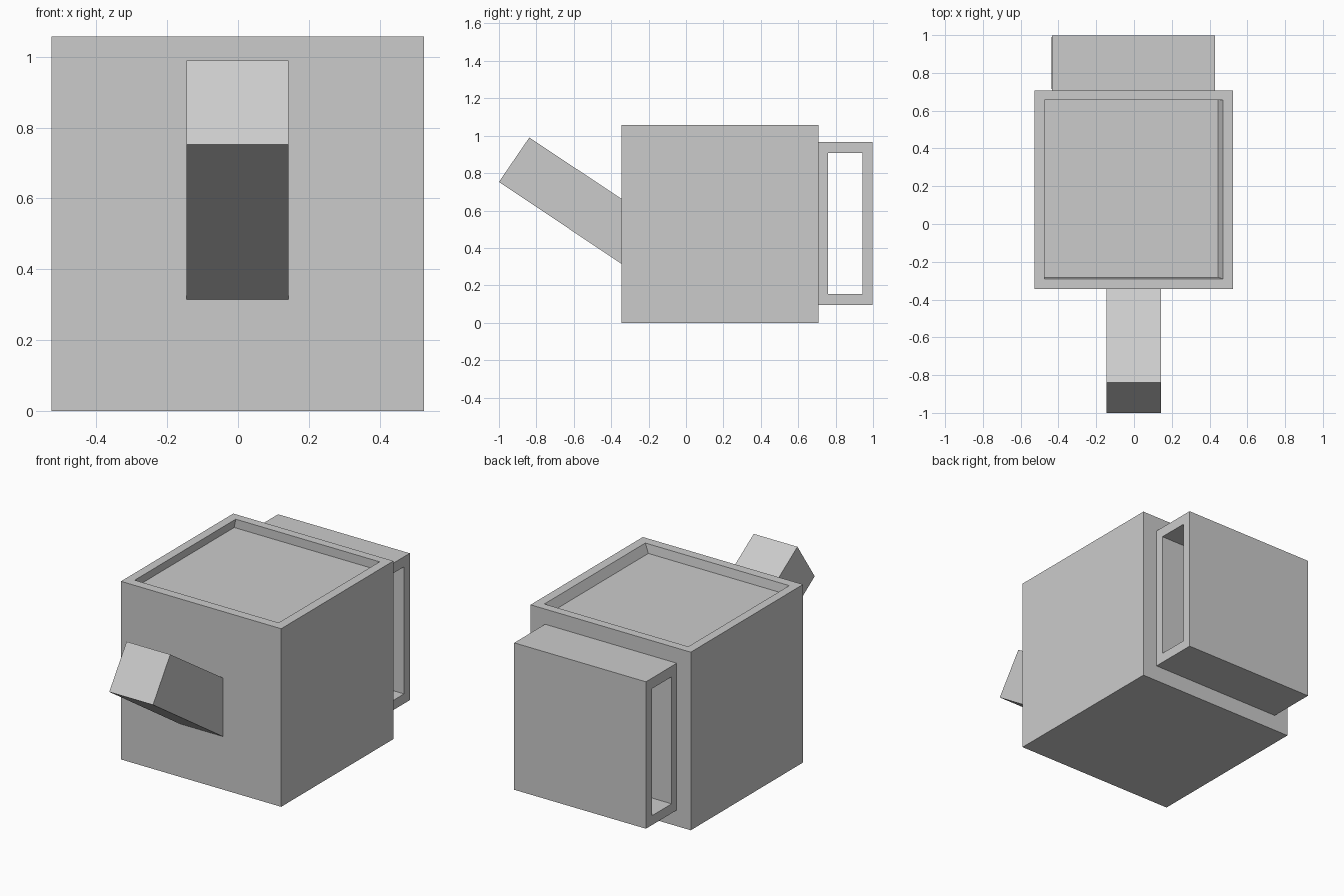
import bpy, bmesh

if "Cube" in bpy.data.objects:
    bpy.data.objects.remove(bpy.data.objects["Cube"])


def make_object(name, bm):
    bmesh.ops.recalc_face_normals(bm, faces=bm.faces[:])
    mesh = bpy.data.meshes.new(name)
    bm.to_mesh(mesh)
    bm.free()
    obj = bpy.data.objects.new(name, mesh)
    bpy.context.collection.objects.link(obj)
    return obj


def loop(bm, pts):
    return [bm.verts.new(p) for p in pts]


def bridge(bm, a, b):
    n = len(a)
    for i in range(n):
        bm.faces.new((a[i], a[(i + 1) % n], b[(i + 1) % n], b[i]))


def rect(x0, x1, y0, y1, z):
    return [(x0, y0, z), (x1, y0, z), (x1, y1, z), (x0, y1, z)]


def side(x, y0, y1, z0, z1):
    return [(x, y0, z0), (x, y1, z0), (x, y1, z1), (x, y0, z1)]


# Body: block with a shallow recess in the top
bm = bmesh.new()
loops = [loop(bm, rect(*r)) for r in (
    (-0.527, 0.525, -0.345, 0.708, 0.0),
    (-0.527, 0.525, -0.345, 0.708, 1.057),
    (-0.475, 0.47, -0.29, 0.657, 1.057),
    (-0.485, 0.445, -0.282, 0.657, 1.005))]
for a, b in zip(loops, loops[1:]):
    bridge(bm, a, b)
bm.faces.new(loops[0])
bm.faces.new(loops[-1])
make_object("body", bm)

# Handle: wide rectangular frame behind the body
bm = bmesh.new()
outer = (0.708, 0.997, 0.095, 0.967)
inner = (0.76, 0.943, 0.153, 0.907)
ring = [loop(bm, side(x, *s)) for x, s in (
    (-0.435, outer), (0.43, outer), (0.43, inner), (-0.438, inner))]
for i in range(4):
    bridge(bm, ring[i], ring[(i + 1) % 4])
make_object("handle", bm)

# Spout: slanted square tube, closed at the tip
bm = bmesh.new()
profile = [(-1.0, 0.753), (-0.838, 0.99), (-0.345, 0.663), (-0.345, 0.315)]
ends = [loop(bm, [(x, y, z) for y, z in profile]) for x in (-0.145, 0.142)]
bridge(bm, *ends)
for e in ends:
    bm.faces.new(e)
make_object("spout", bm)
